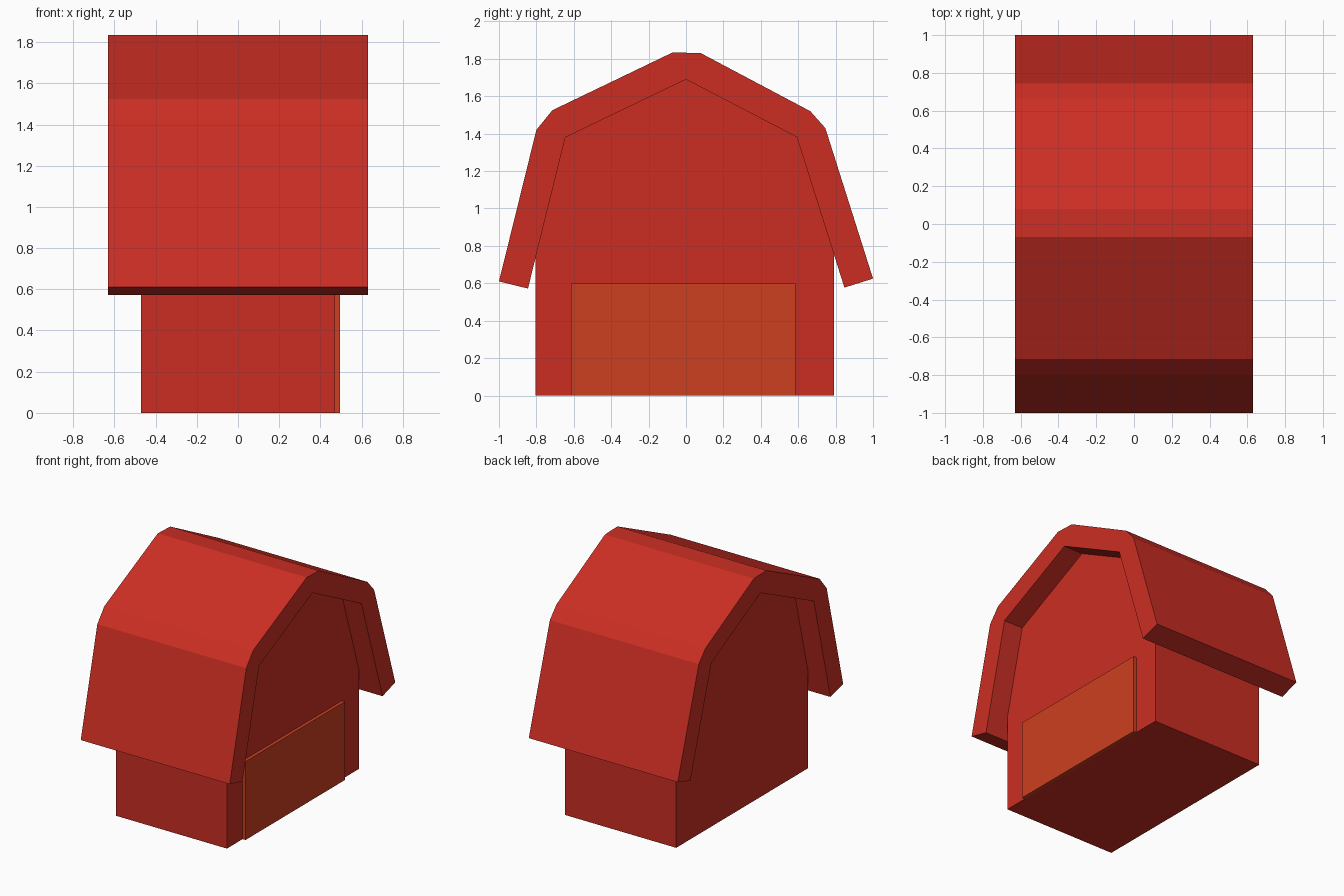
import bpy, bmesh

if "Cube" in bpy.data.objects:
    bpy.data.objects.remove(bpy.data.objects["Cube"])


def material(name, color):
    m = bpy.data.materials.new(name)
    m.diffuse_color = (*color, 1)
    m.use_nodes = True
    m.node_tree.nodes["Principled BSDF"].inputs["Base Color"].default_value = m.diffuse_color
    return m


def extrude_profile(name, points, x0, x1, mat):
    """Extrude a (y, z) outline along x."""
    bm = bmesh.new()
    face = bm.faces.new([bm.verts.new((x0, y, z)) for y, z in points])
    ext = bmesh.ops.extrude_face_region(bm, geom=[face])["geom"]
    moved = [v for v in ext if isinstance(v, bmesh.types.BMVert)]
    bmesh.ops.translate(bm, verts=moved, vec=(x1 - x0, 0, 0))
    bmesh.ops.recalc_face_normals(bm, faces=bm.faces)
    mesh = bpy.data.meshes.new(name)
    bm.to_mesh(mesh)
    bm.free()
    mesh.materials.append(mat)
    obj = bpy.data.objects.new(name, mesh)
    bpy.context.collection.objects.link(obj)
    return obj


red = material("barn_red", (0.60, 0.027, 0.017))
rust = material("door_rust", (0.60, 0.05, 0.015))

# Walls, with the gable tucked just inside the roof
extrude_profile("barn_body", [
    (-0.805, 0), (0.79, 0), (0.79, 0.78), (0.60, 1.39),
    (0, 1.70), (-0.65, 1.39), (-0.805, 0.76)], -0.47, 0.47, red)

# Thick gambrel roof: outer outline, then the underside back again
outer = [(-1.0, 0.61), (-0.80, 1.42), (-0.715, 1.525), (-0.07, 1.835),
         (0.08, 1.83), (0.665, 1.52), (0.745, 1.43), (1.0, 0.625)]
inner = [(0.847, 0.577), (0.592, 1.382), (0, 1.69),
         (-0.645, 1.38), (-0.845, 0.572)]
extrude_profile("gambrel_roof", outer + inner, -0.63, 0.63, red)

# Pair of barn doors on the right gable
for name, y in (("door_front", -0.615), ("door_back", -0.015)):
    extrude_profile(name, [(y, 0), (y + 0.6, 0), (y + 0.6, 0.6), (y, 0.6)],
                    0.465, 0.495, rust)
